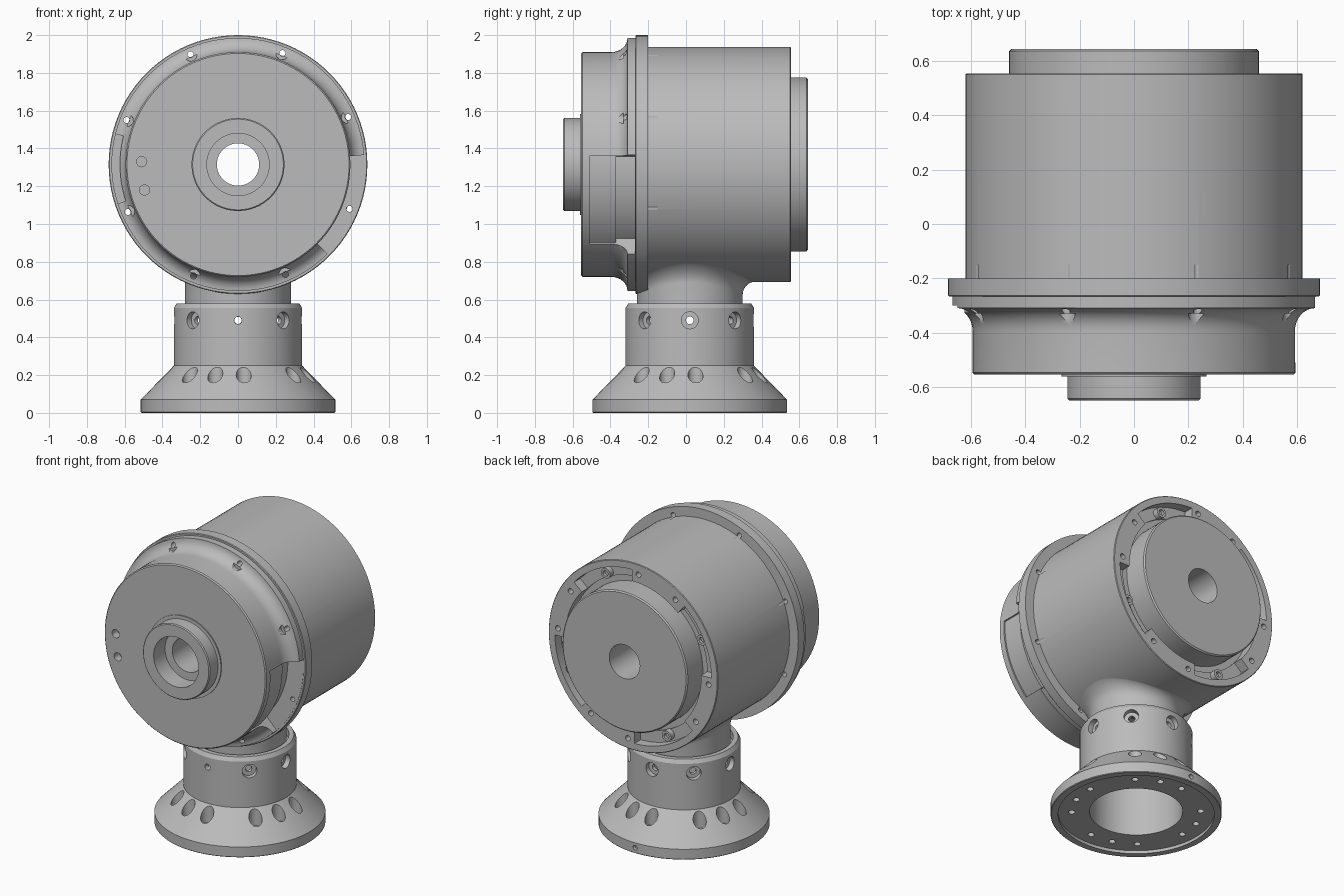
import bpy, bmesh
from math import sin, cos, pi, radians, sqrt
from mathutils import Matrix, Vector

if "Cube" in bpy.data.objects:
    bpy.data.objects.remove(bpy.data.objects["Cube"])

AXIS_Z = 1.315      # height of the drum axis
BASE_Y = 0.02       # centre of the pedestal
DRUM_R = 0.622

grey = bpy.data.materials.new("machined grey")
grey.use_nodes = True
colour = (0.5, 0.5, 0.5, 1)
grey.diffuse_color = colour
grey.node_tree.nodes["Principled BSDF"].inputs["Base Color"].default_value = colour

TURN = Matrix.Rotation(-pi / 2, 4, 'X')            # local z becomes world +y
DRUM = Matrix.Translation((0, 0, AXIS_Z)) @ TURN
BASE = Matrix.Translation((0, BASE_Y, 0))


def lathe(bm, profile, matrix, steps=96, start=0, sweep=360):
    """Spin a closed (radius, height) profile about local z into bm."""
    part = bmesh.new()
    verts = [part.verts.new((r, 0, h)) for r, h in profile]
    edges = []
    for i in range(len(verts)):
        a, b = verts[i - 1], verts[i]
        if a.co.x > 0 or b.co.x > 0:
            edges.append(part.edges.new((a, b)))
    bmesh.ops.rotate(part, verts=verts, matrix=Matrix.Rotation(radians(start), 3, 'Z'))
    bmesh.ops.spin(part, geom=verts + edges, cent=(0, 0, 0), axis=(0, 0, 1),
                   angle=radians(sweep), steps=steps)
    bmesh.ops.remove_doubles(part, verts=part.verts, dist=1e-5)
    if sweep < 360:
        bmesh.ops.holes_fill(part, edges=part.edges, sides=0)
    bmesh.ops.recalc_face_normals(part, faces=part.faces)
    part.transform(matrix)
    mesh = bpy.data.meshes.new("part")
    part.to_mesh(mesh)
    part.free()
    bm.from_mesh(mesh)
    bpy.data.meshes.remove(mesh)


def sector(bm, profile, a, b):
    """Drum slice between front-view angles a and b."""
    lathe(bm, profile, DRUM, 24, -b, b - a)


def stepped_hole(bm, wide, narrow, top, floor, end, matrix):
    """Counterbored hole along local z."""
    lathe(bm, [(0, top), (wide, top), (wide, floor), (narrow, floor),
               (narrow, end), (0, end)], matrix, 24)


def plain_hole(bm, r, a, b, matrix):
    lathe(bm, [(0, a), (r, a), (r, b), (0, b)], matrix, 24)


def on_drum(angle, r):
    t = radians(angle)
    return Matrix.Translation((r * cos(t), 0, AXIS_Z + r * sin(t))) @ TURN


def make(name, bm):
    mesh = bpy.data.meshes.new(name)
    bm.to_mesh(mesh)
    bm.free()
    obj = bpy.data.objects.new(name, mesh)
    bpy.context.scene.collection.objects.link(obj)
    mesh.materials.append(grey)
    return obj


def cut(obj, bm):
    tool = make("cutter", bm)
    tool.hide_render = True
    mod = obj.modifiers.new("cut", 'BOOLEAN')
    mod.operation, mod.solver, mod.object = 'DIFFERENCE', 'EXACT', tool
    bpy.context.view_layer.objects.active = obj
    bpy.ops.object.modifier_apply(modifier=mod.name)
    bpy.data.objects.remove(tool)


def turned(name, profile, matrix):
    bm = bmesh.new()
    lathe(bm, profile, matrix)
    return make(name, bm)


def flange_holes():
    bm = bmesh.new()
    for k in range(8):
        stepped_hole(bm, 0.035, 0.016, -0.6, -0.33, -0.15, on_drum(23.3 + 45 * k, 0.635))
    return bm


# Front cap: boss, flat face, concave flare and flange
flare = [(0.67 - 0.075 * cos(t), -0.395 + 0.085 * sin(t))
         for t in [i * pi / 16 for i in range(9)]]
cap = turned("front_cap", [
    (0.112, -0.2), (0.112, -0.53), (0.165, -0.53), (0.165, -0.65), (0.24, -0.65),
    (0.246, -0.644), (0.246, -0.562), (0.268, -0.562), (0.268, -0.555),
    (0.588, -0.555), (0.595, -0.548)] + flare +
    [(0.67, -0.268), (0.681, -0.268), (0.685, -0.264), (0.685, -0.2)], DRUM)
cut(cap, flange_holes())

# Side recess, opposite shallow pocket and two face holes
bm = bmesh.new()
sector(bm, [(0.585, -0.51), (0.8, -0.51), (0.8, -0.27), (0.555, -0.27),
            (0.555, -0.37), (0.585, -0.37)], -45, 4.3)
sector(bm, [(0.625, -0.6), (0.8, -0.6), (0.8, -0.3), (0.625, -0.3)], 166, 198)
for x, z in ((-0.51, 1.33), (-0.495, 1.18)):
    plain_hole(bm, 0.027, -0.6, -0.5, Matrix.Translation((x, 0, z)) @ TURN)
cut(cap, bm)

# Drum body with a groove around the rear disc
body = turned("drum_body", [
    (0.112, -0.2), (DRUM_R, -0.2), (DRUM_R, 0.551), (0.618, 0.555),
    (0.5, 0.555), (0.5, 0.48), (0.112, 0.48)], DRUM)
cut(body, flange_holes())
bm = bmesh.new()
for k in range(4):
    mid = 65 + 90 * k
    sector(bm, [(0.47, 0.49), (0.575, 0.49), (0.575, 0.7), (0.47, 0.7)], mid - 24, mid + 24)
    for side in (-31, 29):
        plain_hole(bm, 0.018, 0.5, 0.6, on_drum(mid + side, 0.555))
cut(body, bm)

# Rear disc
disc = turned("rear_disc", [(0.112, 0.48), (0.46, 0.48), (0.46, 0.637),
                            (0.452, 0.645), (0.112, 0.645)], DRUM)

# Socket screws in the rear pockets
bm = bmesh.new()
for k in range(4):
    lathe(bm, [(0, 0.48), (0.034, 0.48), (0.034, 0.525), (0.018, 0.525),
               (0.018, 0.505), (0, 0.505)], on_drum(65 + 90 * k, 0.53), 24)
screws = make("rear_screws", bm)

# Neck: tube that flares into the underside of the drum
bm = bmesh.new()
SEG = 96
rings = []


def ring(r, height):
    row = []
    for i in range(SEG):
        a = 2 * pi * i / SEG
        x = r * cos(a)
        row.append(bm.verts.new((x, BASE_Y + r * sin(a), height(x))))
    rings.append(row)


def underside(x):
    return AXIS_Z - sqrt(DRUM_R ** 2 - x * x)


ring(0.24, lambda x: 0.8)
ring(0.24, lambda x: 0.53)
ring(0.28, lambda x: 0.53)
for i in range(9):
    t = i * pi / 16
    ring(0.28 + 0.07 * (1 - cos(t)), lambda x: underside(x) + 0.002 - 0.07 * (1 - sin(t)))
for low, high in zip(rings, rings[1:]):
    for i in range(SEG):
        j = (i + 1) % SEG
        bm.faces.new((low[i], low[j], high[j], high[i]))
neck = make("neck", bm)

# Pedestal: recessed foot, cone and collar
base = turned("pedestal", [
    (0.28, 0.02), (0.47, 0.02), (0.47, 0), (0.511, 0), (0.515, 0.004), (0.515, 0.07),
    (0.34, 0.25), (0.34, 0.555), (0.325, 0.58), (0.295, 0.58), (0.295, 0.53),
    (0.28, 0.53)], BASE)
bm = bmesh.new()
# Cone bolts in four groups of three
for k in range(4):
    for a in (-41, -18, 4.5):
        t = radians(90 * k + a)
        spot = Matrix.Translation((0.388 * sin(t), BASE_Y - 0.388 * cos(t), 0))
        stepped_hole(bm, 0.04, 0.02, 0.4, 0.13, -0.1, spot)
# Collar holes, the front one a plain pin hole
for k in range(8):
    out = Vector((sin(k * pi / 4), -cos(k * pi / 4), 0))
    spot = Matrix.Translation((0, BASE_Y, 0.49)) @ out.to_track_quat('Z', 'Y').to_matrix().to_4x4()
    stepped_hole(bm, 0.045 if k else 0.02, 0.02 if k else 0.019, 0.45, 0.305, 0.2, spot)
# Locating hole in the foot edge
plain_hole(bm, 0.016, 0.49, 0.6, Matrix.Translation((0, BASE_Y, 0.037)) @ TURN)
cut(base, bm)

# Smooth round surfaces, sharp machined edges
for obj in (cap, body, disc, screws, neck, base):
    bpy.ops.object.select_all(action='DESELECT')
    obj.select_set(True)
    bpy.context.view_layer.objects.active = obj
    bpy.ops.object.shade_smooth_by_angle(angle=radians(30))
